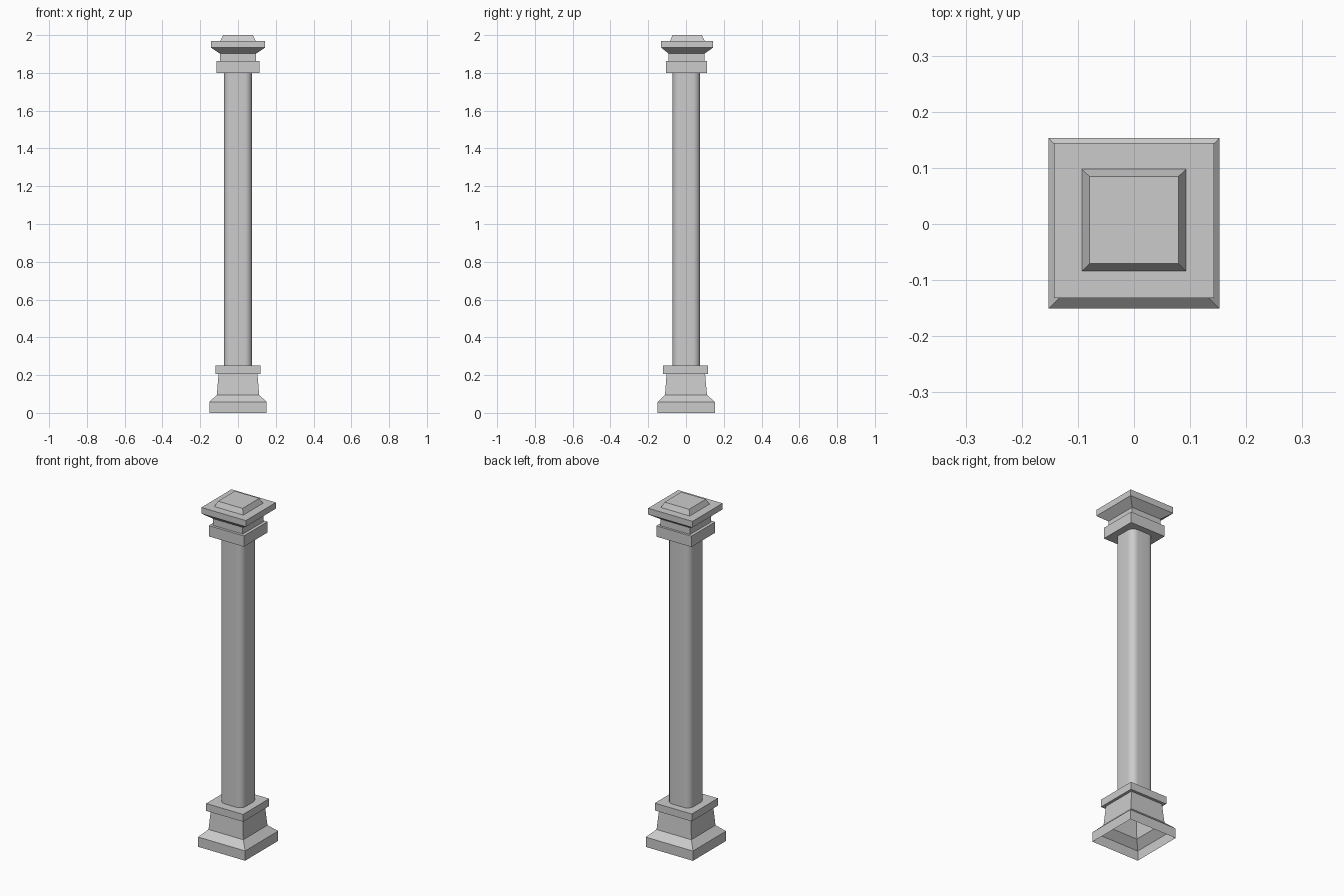
import bpy, bmesh, math

if "Cube" in bpy.data.objects:
    bpy.data.objects.remove(bpy.data.objects["Cube"])


def finish(name, bm):
    bmesh.ops.recalc_face_normals(bm, faces=bm.faces[:])
    me = bpy.data.meshes.new(name)
    bm.to_mesh(me)
    bm.free()
    ob = bpy.data.objects.new(name, me)
    bpy.context.collection.objects.link(ob)
    return ob


def square(hx, hy, cy, z):
    return [(-hx, cy - hy, z), (hx, cy - hy, z), (hx, cy + hy, z), (-hx, cy + hy, z)]


def rounded(hx, hy, cy, z, r, seg=8):
    pts = []
    for q, (sx, sy) in enumerate([(1, 1), (-1, 1), (-1, -1), (1, -1)]):
        for i in range(seg + 1):
            a = (q + i / seg) * math.pi / 2
            pts.append((sx * (hx - r) + r * math.cos(a),
                        cy + sy * (hy - r) + r * math.sin(a), z))
    return pts


def loft(name, rings, cap_bottom=False, cap_top=False):
    bm = bmesh.new()
    loops = [[bm.verts.new(p) for p in ring] for ring in rings]
    n = len(loops[0])
    for a, b in zip(loops, loops[1:]):
        for i in range(n):
            j = (i + 1) % n
            bm.faces.new((a[i], a[j], b[j], b[i]))
    if cap_bottom:
        bm.faces.new(loops[0][::-1])
    if cap_top:
        bm.faces.new(loops[-1])
    return finish(name, bm)


# Stepped base, hollow underneath
loft("base", [
    square(0.152, 0.152, 0.001, 0.0),
    square(0.152, 0.152, 0.001, 0.057),
    square(0.112, 0.111, 0.0, 0.096),
    square(0.103, 0.102, -0.001, 0.207),
    square(0.119, 0.12, -0.003, 0.207),
    square(0.119, 0.12, -0.003, 0.25),
], cap_top=True)

# Shaft with rounded corners
shaft = loft("shaft", [rounded(0.074, 0.0725, 0.002, z, 0.038) for z in (0.25, 1.80)])
bpy.context.view_layer.objects.active = shaft
shaft.select_set(True)
bpy.ops.object.shade_smooth_by_angle(angle=math.radians(30))
shaft.select_set(False)

# Capital: collar, neck, flared slab and small top block
loft("capital", [
    square(0.113, 0.109, 0.002, 1.80),
    square(0.113, 0.109, 0.002, 1.863),
    square(0.095, 0.095, 0.003, 1.863),
    square(0.095, 0.095, 0.003, 1.902),
    square(0.143, 0.138, 0.006, 1.934),
    square(0.143, 0.138, 0.006, 1.97),
    square(0.093, 0.091, 0.007, 1.97),
    square(0.079, 0.0775, 0.007, 2.0),
], cap_bottom=True, cap_top=True)
